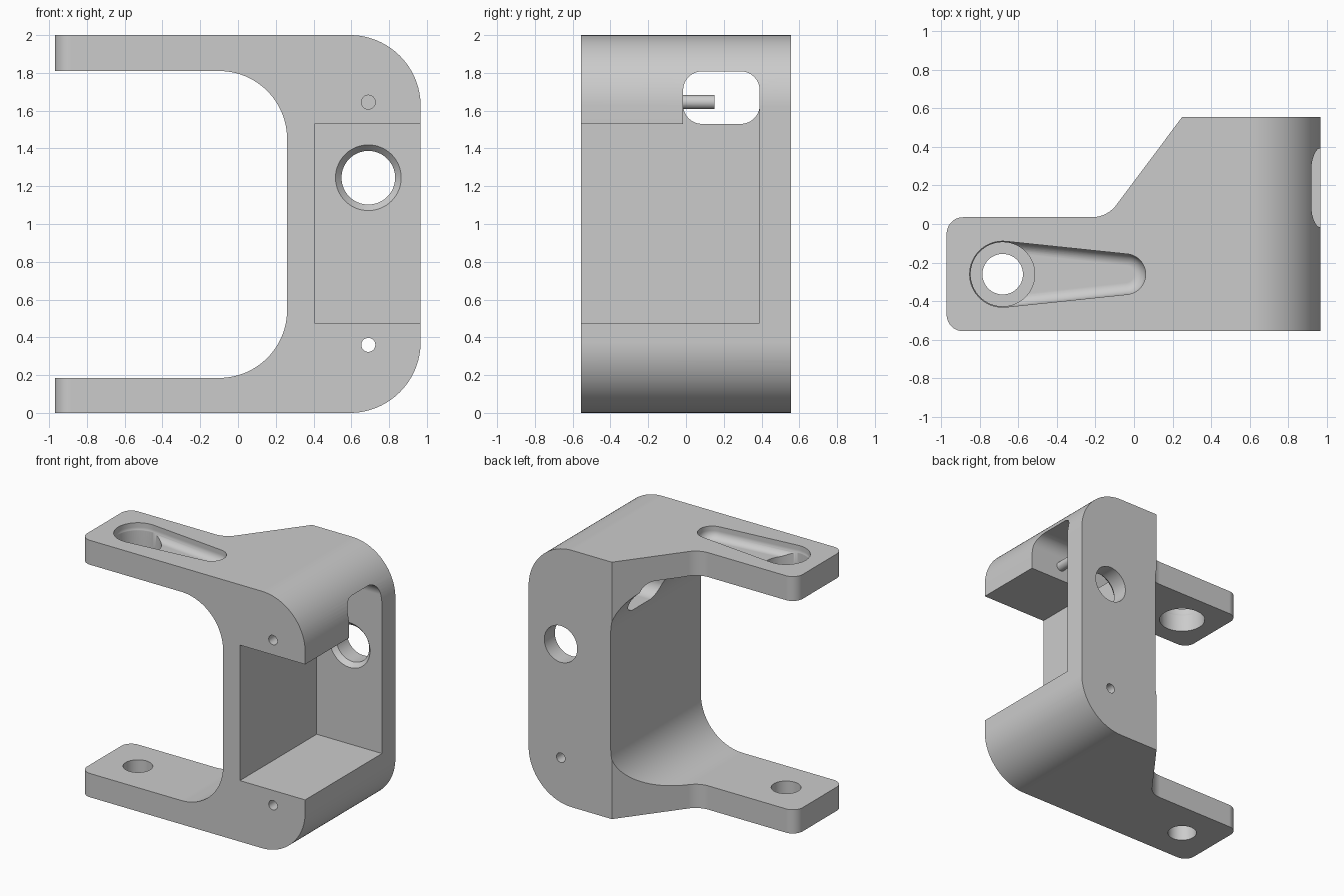
import bpy, bmesh, math
from mathutils import Vector

if "Cube" in bpy.data.objects:
    bpy.data.objects.remove(bpy.data.objects["Cube"])

grey = bpy.data.materials.new("plain grey")
grey.use_nodes = True
COLOUR = (0.6, 0.6, 0.6, 1)
grey.diffuse_color = COLOUR
grey.node_tree.nodes["Principled BSDF"].inputs["Base Color"].default_value = COLOUR


def rounded(corners, steps=24):
    """Polygon from (u, v, radius) corners, with each radius drawn as an arc."""
    pts = []
    for i, (u, v, r) in enumerate(corners):
        p = Vector((u, v))
        if not r:
            pts.append(p)
            continue
        a = (Vector(corners[i - 1][:2]) - p).normalized()
        b = (Vector(corners[(i + 1) % len(corners)][:2]) - p).normalized()
        half = a.angle(b) / 2
        centre = p + (a + b).normalized() * r / math.sin(half)
        start = p + a * r / math.tan(half) - centre
        end = p + b * r / math.tan(half) - centre
        first = math.atan2(start.y, start.x)
        sweep = math.remainder(math.atan2(end.y, end.x) - first, math.tau)
        for k in range(steps + 1):
            t = first + sweep * k / steps
            pts.append(centre + Vector((math.cos(t), math.sin(t))) * r)
    return pts


def circle(u, v, r, n=64):
    return [Vector((u + r * math.cos(math.tau * k / n), v + r * math.sin(math.tau * k / n)))
            for k in range(n)]


def loft(name, axis, rings):
    """Closed solid through (outline, position along axis) rings."""
    place = {"x": lambda p, t: (t, p.x, p.y),
             "y": lambda p, t: (p.x, t, p.y),
             "z": lambda p, t: (p.x, p.y, t)}[axis]
    bm = bmesh.new()
    loops = [[bm.verts.new(place(p, t)) for p in pts] for pts, t in rings]
    for lo, hi in zip(loops, loops[1:]):
        for i in range(len(lo)):
            bm.faces.new((lo[i - 1], lo[i], hi[i], hi[i - 1]))
    bm.faces.new(loops[0])
    bm.faces.new(loops[-1])
    bmesh.ops.recalc_face_normals(bm, faces=bm.faces)
    mesh = bpy.data.meshes.new(name)
    bm.to_mesh(mesh)
    bm.free()
    mesh.materials.append(grey)
    ob = bpy.data.objects.new(name, mesh)
    bpy.context.collection.objects.link(ob)
    return ob


def prism(name, axis, pts, lo, hi):
    return loft(name, axis, [(pts, lo), (pts, hi)])


def combine(target, tool, operation="DIFFERENCE"):
    mod = target.modifiers.new(tool.name, "BOOLEAN")
    mod.operation, mod.solver, mod.object = operation, "EXACT", tool
    bpy.context.view_layer.objects.active = target
    bpy.ops.object.modifier_apply(modifier=mod.name)
    bpy.data.objects.remove(tool)


# C-shaped side profile
bracket = prism("bracket", "y", rounded([
    (-0.97, 0, 0), (0.967, 0, 0.375), (0.967, 2, 0.375), (-0.97, 2, 0),
    (-0.97, 1.81, 0), (0.26, 1.81, 0.36), (0.26, 0.185, 0.36), (-0.97, 0.185, 0)]),
    -0.555, 0.555)

# Plan outline: narrow arms widening into the back
plan = prism("plan", "z", rounded([
    (-0.97, -0.555, 0.085), (1.1, -0.555, 0), (1.1, 0.555, 0),
    (0.25, 0.555, 0), (-0.139, 0.035, 0.16), (-0.97, 0.035, 0.085)]), -0.1, 2.1)
combine(bracket, plan, "INTERSECT")

# Pocket open to the front and the outer side, stepped up into the slot
combine(bracket, prism("pocket", "x", rounded([
    (-0.7, 0.475, 0), (0.39, 0.475, 0), (0.39, 1.66, 0),
    (-0.015, 1.66, 0), (-0.015, 1.53, 0), (-0.7, 1.53, 0)]), 0.405, 1.1))

# Rounded slot running sideways through the column
combine(bracket, prism("slot", "x", rounded([
    (-0.015, 1.53, 0.1), (0.39, 1.53, 0.1), (0.39, 1.808, 0.1), (-0.015, 1.808, 0.1)]),
    -0.1, 1.1))

# Chamfered bore in the rear wall
BORE = (0.69, 1.245)
combine(bracket, loft("bore", "y", [
    (circle(*BORE, 0.174), 0.3), (circle(*BORE, 0.174), 0.39),
    (circle(*BORE, 0.142), 0.425), (circle(*BORE, 0.142), 0.7)]))

# Small screw holes: upper one ends in the slot, lower one passes through
for z, end in ((1.645, 0.15), (0.36, 0.7)):
    combine(bracket, prism("screw_hole", "y", circle(0.69, z, 0.037, 32), -0.7, end))

# Arm holes, the upper one larger
ARM_X, ARM_Y = -0.68, -0.26
combine(bracket, prism("lower_hole", "z", circle(ARM_X, ARM_Y, 0.105), -0.1, 0.4))
combine(bracket, prism("upper_hole", "z", circle(ARM_X, ARM_Y, 0.166), 1.6, 2.1))


def teardrop(inset, steps=32):
    """Outline around a large and a small circle, shrunk by inset."""
    big, small, length = 0.171, 0.105, 0.635
    tangent = math.acos((big - small) / length)
    pts = []
    for x, r, a, b in ((ARM_X + length, small, -tangent, tangent),
                       (ARM_X, big, tangent, math.tau - tangent)):
        for k in range(steps + 1):
            t = a + (b - a) * k / steps
            pts.append(Vector((x + (r - inset) * math.cos(t),
                               ARM_Y + (r - inset) * math.sin(t))))
    return pts


# Tapered groove with a filleted floor in the upper arm
FLOOR, FILLET = 1.905, 0.06
rings = [(teardrop(0), 2.1)]
for k in range(11):
    a = math.pi / 2 * k / 10
    rings.append((teardrop(FILLET * (1 - math.cos(a))), FLOOR + FILLET * (1 - math.sin(a))))
combine(bracket, loft("groove", "z", rings))

# Smooth shading with crisp edges
bpy.ops.object.select_all(action="DESELECT")
bracket.select_set(True)
bpy.context.view_layer.objects.active = bracket
bpy.ops.object.shade_smooth_by_angle(angle=math.radians(25))
weighted = bracket.modifiers.new("weighted_normals", "WEIGHTED_NORMAL")
weighted.keep_sharp = True
